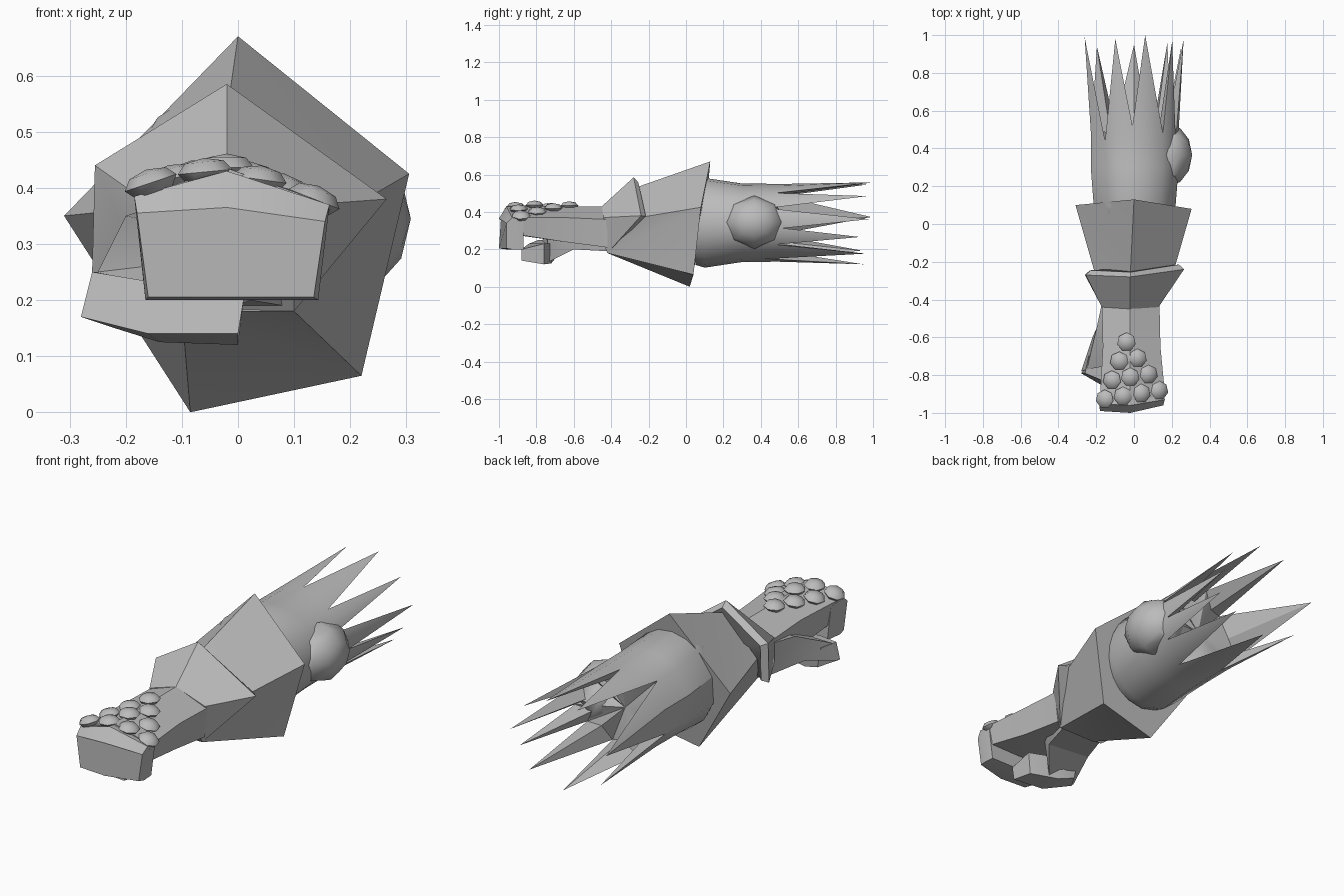
import bpy
import bmesh
from math import sin, cos, radians
from mathutils import Matrix, Vector

default = bpy.data.objects.get("Cube")
if default:
    bpy.data.objects.remove(default, do_unlink=True)

# Single grey material
GREY = (0.5, 0.5, 0.5, 1)
grey = bpy.data.materials.new("plain grey")
grey.use_nodes = True
grey.diffuse_color = GREY
grey.node_tree.nodes["Principled BSDF"].inputs["Base Color"].default_value = GREY


def finish(name, bm, angle=30):
    """Turn a bmesh into a named, shaded object."""
    bmesh.ops.recalc_face_normals(bm, faces=bm.faces)
    mesh = bpy.data.meshes.new(name)
    bm.to_mesh(mesh)
    bm.free()
    mesh.materials.append(grey)
    obj = bpy.data.objects.new(name, mesh)
    bpy.context.collection.objects.link(obj)
    bpy.ops.object.select_all(action="DESELECT")
    obj.select_set(True)
    bpy.context.view_layer.objects.active = obj
    bpy.ops.object.shade_smooth_by_angle(angle=radians(angle))
    return obj


def skin(bm, rings, cap_end=True, split=False):
    """Bridge matching rings of points; split cuts each quad diagonally."""
    loops = [[bm.verts.new(p) for p in ring] for ring in rings]
    count = len(loops[0])
    for near, far in zip(loops, loops[1:]):
        for i in range(count):
            j = (i + 1) % count
            if split:
                bm.faces.new((near[i], near[j], far[i]))
                bm.faces.new((near[j], far[j], far[i]))
            else:
                bm.faces.new((near[i], near[j], far[j], far[i]))
    bm.faces.new(loops[0])
    if cap_end:
        bm.faces.new(loops[-1])
    return loops


def loft(name, rings, angle=30, **options):
    bm = bmesh.new()
    skin(bm, rings, **options)
    return finish(name, bm, angle)


def roofed(y, left, right, ridge, side, low, skew=0):
    """Section with a low ridge on top; skew pulls the right side back."""
    return [(-.02, y, ridge), (right, y + skew, side),
            (right - .02, y + skew, low), (-.02, y, low),
            (left + .02, y + skew / 4, low), (left, y + skew / 4, side + .015)]


# Hand: back of the hand, and curled fingers hanging at the front
loft("hand", [roofed(-.42, -.17, .135, .43, .36, .21),
              roofed(-.65, -.165, .14, .43, .37, .24),
              roofed(-.93, -.18, .165, .435, .37, .28, .02)])
loft("curled_fingers", [roofed(-.87, -.175, .16, .42, .355, .2),
                        roofed(-.96, -.185, .163, .43, .37, .2, .03),
                        roofed(-1, -.18, .155, .365, .34, .205, .04)])

# Thumb: base beside the palm, tip folded across beneath it
loft("thumb_base", [
    [(-.17, -.42, .36), (.08, -.42, .3), (.08, -.42, .19), (-.14, -.42, .19)],
    [(-.2, -.56, .35), (.06, -.6, .3), (.02, -.6, .2), (-.22, -.6, .22)],
    [(-.25, -.77, .25), (-.08, -.74, .27), (-.1, -.74, .13), (-.28, -.78, .17)]])
loft("thumb_tip", [
    [(-.26, -.79, .25), (-.24, -.7, .25), (-.22, -.7, .15), (-.28, -.79, .17)],
    [(-.14, -.84, .23), (-.14, -.7, .23), (-.14, -.72, .125), (-.16, -.86, .14)],
    [(.01, -.88, .2), (.01, -.76, .23), (0, -.76, .12), (0, -.88, .14)]])

# Studs: triangle of low domes on the back of the hand
studs = bmesh.new()
for row in range(4):
    for k in range(row + 1):
        x = -.04 + .097 * (k - row / 2) + .01 * row
        y = -.625 - .093 * row + .015 * (k - row / 2)
        slope = .36 if x > 0 else .2
        place = Matrix.Translation((x, y, .436 - abs(x + .02) * slope))
        tilt = Matrix.Rotation((x + .02) * 2.4, 4, "Y")
        bmesh.ops.create_uvsphere(
            studs, u_segments=7, v_segments=4, radius=.05,
            matrix=place @ tilt @ Matrix.Diagonal((1, 1, .5, 1)))
finish("knuckle_studs", studs, 50)

# Cuff: flares back from the wrist, then turns in behind the rim
wrist = [(-.02, -.45, .43), (.13, -.44, .37), (.1, -.43, .2),
         (-.12, -.43, .2), (-.17, -.44, .26), (-.17, -.44, .38)]
rim = [(-.02, -.28, .585), (.265, -.24, .38), (.1, -.42, .18),
       (-.14, -.41, .18), (-.26, -.27, .25), (-.255, -.27, .44)]
lip = [(x * .9, y + .025, .36 + (z - .36) * .88) for x, y, z in rim]
loft("cuff", [wrist, rim, lip])

# Forearm guard: crooked five-sided flare, widest at the back
guard_front = [(-.02, -.27, .53), (.21, -.25, .37), (.1, -.42, .18),
               (-.1, -.42, .18), (-.21, -.25, .36)]
guard_back = [(0, .13, .67), (.305, .08, .425), (.22, .04, .065),
              (-.085, .02, 0), (-.31, .1, .35)]
loft("forearm_guard", [guard_front, guard_back], split=True)

# Sleeve: tapered tube whose back edge is torn into uneven solid points
VALLEYS = [50, 92, 130, 198, 245, 292, 326, 352, 382]
TIPS = [77, 112, 172, 222, 270, 312, 340, 365, 400]
REACH = [1, .98, .99, .94, .95, .96, .93, .98, .97]


def around(angle, y, rx, rz):
    a = radians(angle)
    return Vector((rx * cos(a), y, .342 + rz * sin(a)))


def sleeve_ring(y, rx, rz):
    ring = []
    for start, end in zip(VALLEYS, VALLEYS[1:] + [410]):
        ring += [around(start, y, rx, rz), around((start + end) / 2, y, rx, rz)]
    return ring


sleeve = bmesh.new()
edge = skin(sleeve, [sleeve_ring(.05, .205, .225), sleeve_ring(.1, .222, .24),
                     sleeve_ring(.3, .238, .21), sleeve_ring(.49, .238, .208)],
            cap_end=False)[-1]
hollow = []
for i, (angle, reach) in enumerate(zip(TIPS, REACH)):
    valley, middle = edge[2 * i], edge[2 * i + 1]
    following = edge[(2 * i + 2) % len(edge)]
    valley.co.y += (-.01, .03, -.05)[i % 3]
    inner = sleeve.verts.new(around(angle, .49, .17, .15))
    tip = sleeve.verts.new(around(angle, reach, .264, .222))
    for a, b in ((valley, middle), (middle, following),
                 (following, inner), (inner, valley)):
        sleeve.faces.new((a, b, tip))
    hollow += [valley, inner]
# Floor between the points
hub = sleeve.verts.new((0, .47, .342))
for a, b in zip(hollow, hollow[1:] + hollow[:1]):
    sleeve.faces.new((a, b, hub))
finish("torn_sleeve", sleeve)

# Elbow: faceted bulge on the left side
elbow = bmesh.new()
bmesh.ops.create_uvsphere(
    elbow, u_segments=8, v_segments=6, radius=1,
    matrix=Matrix.Translation((.18, .365, .345))
    @ Matrix.Diagonal((.128, .165, .142, 1)) @ Matrix.Rotation(radians(90), 4, "Y"))
finish("elbow", elbow, 40)
